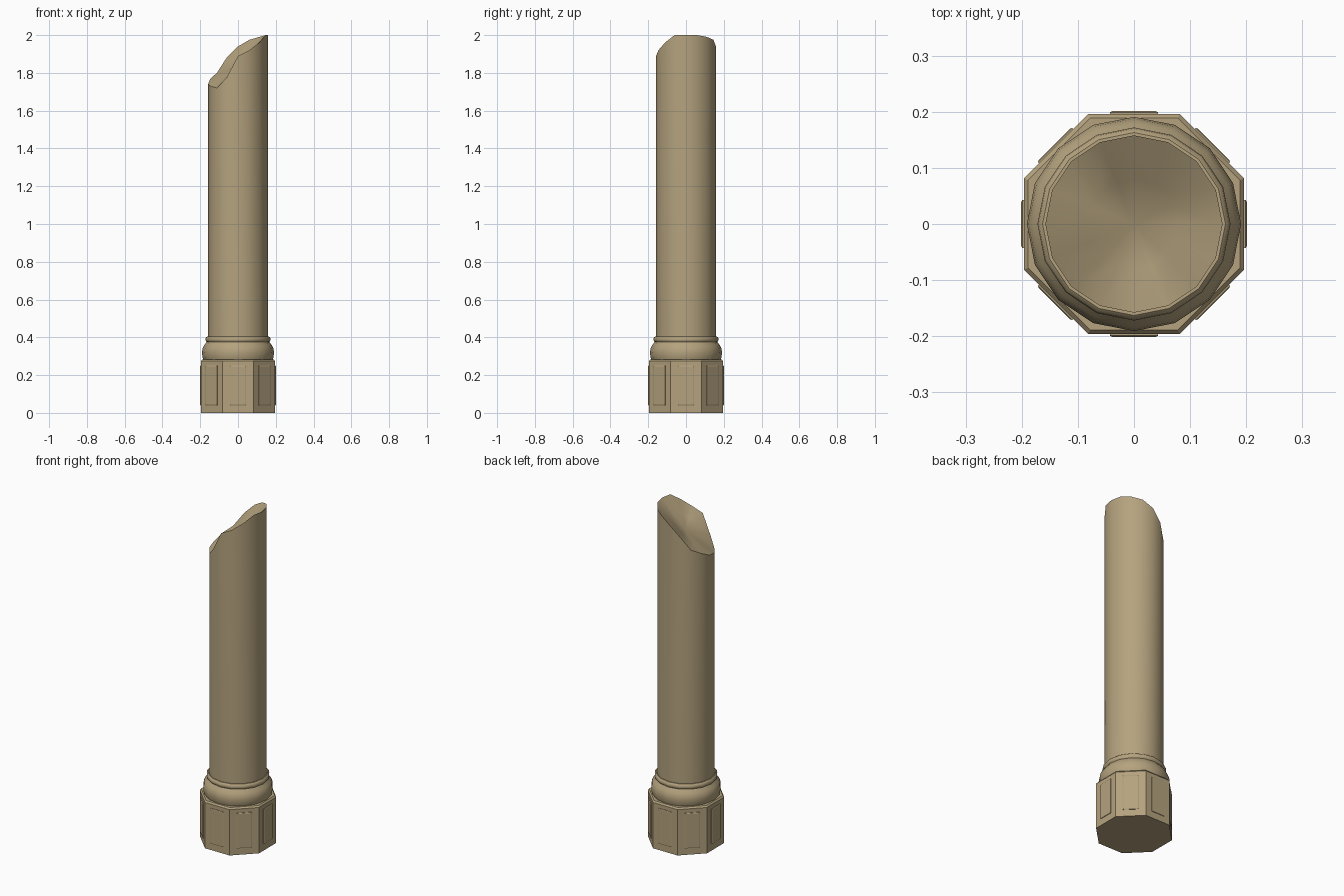
import bpy, bmesh, math
from mathutils import Matrix

cube = bpy.data.objects.get("Cube")
if cube:
    bpy.data.objects.remove(cube, do_unlink=True)

stone = bpy.data.materials.new("tan stone")
stone.use_nodes = True
stone.diffuse_color = (0.46, 0.365, 0.21, 1)
stone.node_tree.nodes["Principled BSDF"].inputs["Base Color"].default_value = stone.diffuse_color


def finish(name, bm, angle):
    """Turn a bmesh into a shaded object."""
    bmesh.ops.recalc_face_normals(bm, faces=bm.faces)
    mesh = bpy.data.meshes.new(name)
    bm.to_mesh(mesh)
    bm.free()
    mesh.materials.append(stone)
    obj = bpy.data.objects.new(name, mesh)
    bpy.context.collection.objects.link(obj)
    bpy.ops.object.select_all(action='DESELECT')
    obj.select_set(True)
    bpy.context.view_layer.objects.active = obj
    bpy.ops.object.shade_smooth_by_angle(angle=math.radians(angle))
    return obj


def ring(bm, radius, heights, sides, turn=0.0):
    """One loop of vertices; heights is a number or one value per vertex."""
    if not isinstance(heights, list):
        heights = [heights] * sides
    return [bm.verts.new((radius * math.cos(math.tau * i / sides + turn),
                          radius * math.sin(math.tau * i / sides + turn), z))
            for i, z in enumerate(heights)]


def bridge(bm, low, high):
    n = len(low)
    for i in range(n):
        j = (i + 1) % n
        bm.faces.new((low[i], low[j], high[j], high[i]))


def lathe(name, profile, sides, turn=0.0, angle=40):
    bm = bmesh.new()
    loops = [ring(bm, r, z, sides, turn) for r, z in profile]
    for low, high in zip(loops, loops[1:]):
        bridge(bm, low, high)
    bm.faces.new(loops[0])
    bm.faces.new(loops[-1])
    return finish(name, bm, angle)


SIDES = 16

# Octagonal pedestal with a slight chamfer on its top edge
corner = 0.196 / math.cos(math.pi / 8)
lathe("pedestal", [(corner, 0), (corner, 0.274), (corner - 0.008, 0.283)],
      8, math.pi / 8, 20)

# Raised bevelled panel on each side of the pedestal
bm = bmesh.new()
for k in range(8):
    turn = Matrix.Rotation(k * math.pi / 4, 4, 'Z')
    loops = []
    for inset, depth in ((0, 0.194), (0, 0.199), (0.004, 0.201)):
        w, low, high = 0.043 - inset, 0.04 + inset, 0.25 - inset
        loops.append([bm.verts.new(turn @ Matrix.Translation((depth, y, z)).translation)
                      for y, z in ((-w, low), (w, low), (w, high), (-w, high))])
    for a, b in zip(loops, loops[1:]):
        bridge(bm, a, b)
    bm.faces.new(loops[0])
    bm.faces.new(loops[-1])
finish("pedestal_panels", bm, 20)

# Rounded cushion and thin ring at the foot of the shaft
lathe("cushion", [(0.182, 0.278), (0.188, 0.295), (0.191, 0.32), (0.188, 0.34),
                  (0.18, 0.358), (0.168, 0.372), (0.164, 0.38)], SIDES)
lathe("collar_ring", [(0.164, 0.374), (0.17, 0.379), (0.172, 0.389),
                      (0.17, 0.399), (0.163, 0.405)], SIDES)

# Broken shaft with a slanted, hollowed top
break_heights = [2.0, 2.0, 1.99, 1.975, 1.94, 1.88, 1.80, 1.77,
                 1.74, 1.73, 1.72, 1.775, 1.89, 1.92, 1.96, 2.0]
bm = bmesh.new()
foot = ring(bm, 0.158, 0.37, SIDES)
rim = ring(bm, 0.158, break_heights, SIDES)
bridge(bm, foot, rim)
bm.faces.new(foot)
inner = ring(bm, 0.08, [z * 0.5 + 1.845 * 0.5 for z in break_heights], SIDES)
bridge(bm, rim, inner)
centre = bm.verts.new((0, 0, 1.84))
for i in range(SIDES):
    bm.faces.new((inner[i], inner[(i + 1) % SIDES], centre))
finish("broken_shaft", bm, 40)
